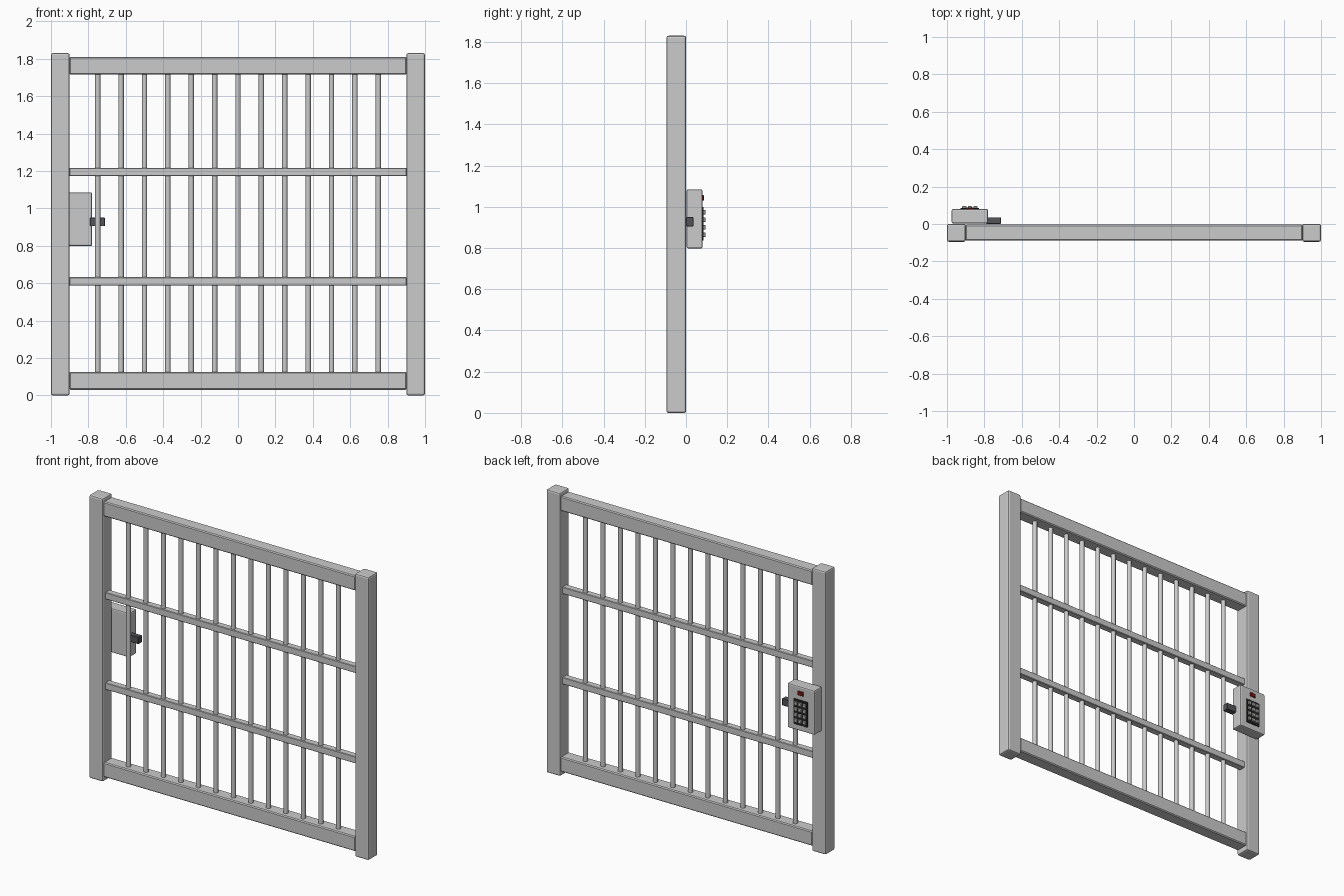
import bpy, bmesh
from mathutils import Matrix

if "Cube" in bpy.data.objects:
    bpy.data.objects.remove(bpy.data.objects["Cube"])


def material(name, rgb):
    m = bpy.data.materials.new(name)
    m.diffuse_color = (*rgb, 1)
    m.use_nodes = True
    m.node_tree.nodes["Principled BSDF"].inputs["Base Color"].default_value = m.diffuse_color
    return m


def finish(bm, name, mat=None):
    me = bpy.data.meshes.new(name)
    bm.to_mesh(me)
    bm.free()
    ob = bpy.data.objects.new(name, me)
    bpy.context.collection.objects.link(ob)
    if mat:
        me.materials.append(mat)
    return ob


def box(name, x, y, z, bevel=0.0, mat=None, segments=1):
    """Box from (min, max) ranges with optional bevelled edges."""
    bm = bmesh.new()
    size = [r[1] - r[0] for r in (x, y, z)]
    mid = [(r[1] + r[0]) / 2 for r in (x, y, z)]
    bmesh.ops.create_cube(bm, size=1, matrix=Matrix.Translation(mid) @ Matrix.Diagonal((*size, 1)))
    if bevel:
        bmesh.ops.bevel(bm, geom=bm.edges[:], offset=bevel, segments=segments,
                        affect='EDGES', profile=0.5)
    return finish(bm, name, mat)


def bar(name, x, y, z0, z1, r):
    bm = bmesh.new()
    bmesh.ops.create_cone(bm, cap_ends=True, segments=12, radius1=r, radius2=r, depth=z1 - z0,
                          matrix=Matrix.Translation((x, y, (z0 + z1) / 2)))
    for f in bm.faces:
        f.smooth = len(f.verts) == 4
    for e in bm.edges:
        e.smooth = all(len(f.verts) == 4 for f in e.link_faces)
    return finish(bm, name)


dark = material("dark_metal", (0.09, 0.09, 0.1))
black = material("panel_black", (0.02, 0.02, 0.022))
red = material("indicator_red", (0.2, 0.01, 0.01))
key_grey = material("key_grey", (0.5, 0.5, 0.48))

YC = -0.046  # centre plane of the gate

# Posts
for side, x in (("left", -0.95), ("right", 0.95)):
    box(f"{side}_post", (x - 0.05, x + 0.05), (-0.095, 0.001), (0, 1.83), 0.01, segments=2)

# Thick outer rails and thin middle rails
for name, z0, z1, half in (("top_rail", 1.715, 1.81, 0.042), ("bottom_rail", 0.03, 0.125, 0.042),
                           ("upper_middle_rail", 1.172, 1.216, 0.022),
                           ("lower_middle_rail", 0.588, 0.632, 0.022)):
    box(name, (-0.902, 0.902), (YC - half, YC + half), (z0, z1), 0.006 if half > 0.03 else 0.003)

# Vertical bars
for i in range(13):
    bar(f"bar_{i + 1}", -0.75 + i * 0.125, YC, 0.11, 1.73, 0.0145)

# Lock housing and latch
box("lock_housing", (-0.975, -0.78), (0.003, 0.08), (0.798, 1.085), 0.008, segments=2)
box("latch_bolt", (-0.79, -0.712), (0.0, 0.036), (0.905, 0.95), 0.002, dark)

# Keypad on the rear face
KX = -0.8775
box("keypad_panel", (KX - 0.05, KX + 0.05), (0.075, 0.086), (0.837, 1.0), 0.002, black)
box("indicator_light", (KX - 0.02, KX + 0.02), (0.075, 0.087), (1.03, 1.056), 0.002, red)
for row in range(4):
    for col in range(3):
        x, z = KX + (col - 1) * 0.03, 0.974 - row * 0.0365
        box(f"key_{row + 1}_{col + 1}", (x - 0.011, x + 0.011), (0.083, 0.095),
            (z - 0.011, z + 0.011), 0.002, key_grey)
